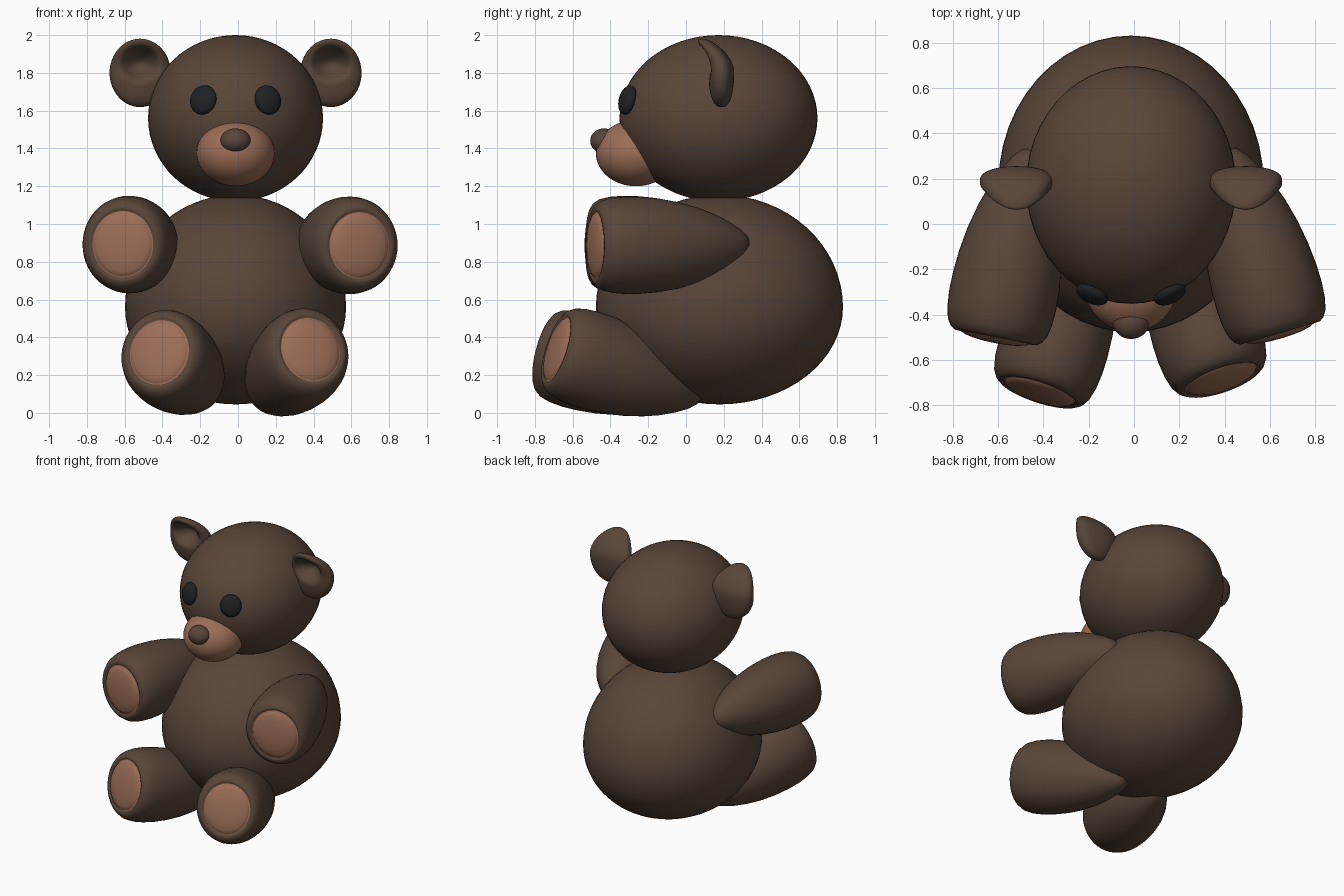
import bpy, bmesh, math
from mathutils import Vector, Matrix

if "Cube" in bpy.data.objects:
    bpy.data.objects.remove(bpy.data.objects["Cube"])


def material(name, rgb):
    m = bpy.data.materials.new(name)
    m.diffuse_color = (*rgb, 1)
    m.use_nodes = True
    m.node_tree.nodes["Principled BSDF"].inputs["Base Color"].default_value = m.diffuse_color
    return m


FUR = material("dark brown fur", (0.098, 0.060, 0.040))
PAD = material("tan pad", (0.330, 0.155, 0.095))
EYE = material("black glass", (0.013, 0.015, 0.017))
CX = -0.013  # the body's middle line


def finish(name, bm, *mats):
    bmesh.ops.recalc_face_normals(bm, faces=bm.faces)
    for f in bm.faces:
        f.smooth = True
    me = bpy.data.meshes.new(name)
    bm.to_mesh(me)
    bm.free()
    for m in mats:
        me.materials.append(m)
    ob = bpy.data.objects.new(name, me)
    bpy.context.collection.objects.link(ob)
    return ob


def ellipsoid(name, loc, size, mat, rot=None, shape=None):
    """Unit sphere, optionally reshaped point by point, then scaled, turned and placed."""
    bm = bmesh.new()
    bmesh.ops.create_uvsphere(bm, u_segments=48, v_segments=32, radius=1)
    for v in bm.verts:
        if shape:
            v.co = shape(v.co)
        v.co = Vector(a * b for a, b in zip(v.co, size))
        if rot:
            v.co = rot @ v.co
        v.co += Vector(loc)
    return finish(name, bm, mat)


# Limb outline as (distance back from the paw end, radius); the first points form the pad
PAD_PROFILE = [(-0.020, 0.0), (-0.019, 0.05), (-0.015, 0.10), (-0.006, 0.145), (0.004, 0.168), (0.014, 0.176)]
LIMB_PROFILE = [(0.004, 0.184), (0.005, 0.198), (0.018, 0.219), (0.048, 0.239), (0.10, 0.252), (0.17, 0.258),
                (0.25, 0.257), (0.35, 0.248), (0.46, 0.229), (0.57, 0.199), (0.66, 0.165), (0.74, 0.125),
                (0.80, 0.087), (0.84, 0.05), (0.855, 0.0)]


def limb(name, end, direction):
    """Revolved teardrop with a tan pad set in its blunt end."""
    d = Vector(direction).normalized()
    side = d.cross(Vector((0, 0, 1))).normalized()
    up = side.cross(d)
    prof = PAD_PROFILE + LIMB_PROFILE
    n = 48
    bm = bmesh.new()
    rings = []
    for s, r in prof:
        c = Vector(end) - d * s
        count = n if r else 1
        rings.append([bm.verts.new(c + side * (0.93 * r * math.cos(2 * math.pi * i / n))
                                   + up * (r * math.sin(2 * math.pi * i / n))) for i in range(count)])
    for k, (a, b) in enumerate(zip(rings, rings[1:])):
        for i in range(n):
            j = (i + 1) % n
            if len(a) == 1:
                f = bm.faces.new((a[0], b[i], b[j]))
            elif len(b) == 1:
                f = bm.faces.new((a[i], b[0], a[j]))
            else:
                f = bm.faces.new((a[i], b[i], b[j], a[j]))
            f.material_index = 1 if k < len(PAD_PROFILE) - 1 else 0
    return finish(name, bm, FUR, PAD)


# Body: egg with its widest part below the middle; head above it
ellipsoid("body", (CX, 0.177, 0.56), (0.585, 0.654, 0.515), FUR,
          shape=lambda p: Vector((p.x, p.y, p.z * (1.155 if p.z > 0 else 1))))
HEAD = Vector((CX, 0.172, 1.56))
HEAD_SIZE = (0.463, 0.524, 0.44)
ellipsoid("head", HEAD, HEAD_SIZE, FUR)

# Muzzle and nose
ellipsoid("muzzle", (CX, -0.265, 1.375), (0.207, 0.212, 0.175), PAD)
ellipsoid("nose", (CX, -0.435, 1.44), (0.080, 0.072, 0.066), FUR)


# Ear: thick disc, hollowed in front, with the top lip curling forward
def ear_shape(p):
    x, z = p.x, p.z
    y = math.copysign(abs(p.y) ** 0.75, p.y)
    if y < 0:
        d2 = (x / 0.68) ** 2 + ((z - 0.28) / 0.55) ** 2
        y += 1.35 * max(0.0, 1 - d2) ** 1.3
    else:
        y = min(y, 1.0)
    return Vector((x, y - 1.55 * max(0.0, z) ** 2, z))


for s, label in ((-1, "right"), (1, "left")):
    ellipsoid(label + "_ear", (CX + s * 0.505, 0.187, 1.80), (0.162, 0.068, 0.181), FUR, shape=ear_shape)
    # Eye: flattened bead lying on the head's surface
    q = Vector((s * 0.168, 0, 0.095))
    q.y = -HEAD_SIZE[1] * math.sqrt(1 - (q.x / HEAD_SIZE[0]) ** 2 - (q.z / HEAD_SIZE[2]) ** 2)
    normal = Vector(a / b ** 2 for a, b in zip(q, HEAD_SIZE)).normalized()
    turn = normal.to_track_quat('Z', 'Y').to_matrix()
    ellipsoid(label + "_eye", HEAD + q + normal * 0.008, (0.074, 0.079, 0.038), EYE, rot=turn)

# Arms and legs, each at its own slight angle
limb("right_arm", (-0.612, -0.505, 0.893), (-0.19, -0.98, 0.01))
limb("left_arm", (0.645, -0.485, 0.887), (0.28, -0.96, 0.0))
limb("right_leg", (-0.42, -0.745, 0.323), (-0.30, -0.91, 0.24))
limb("left_leg", (0.388, -0.69, 0.338), (0.31, -0.90, 0.29))
